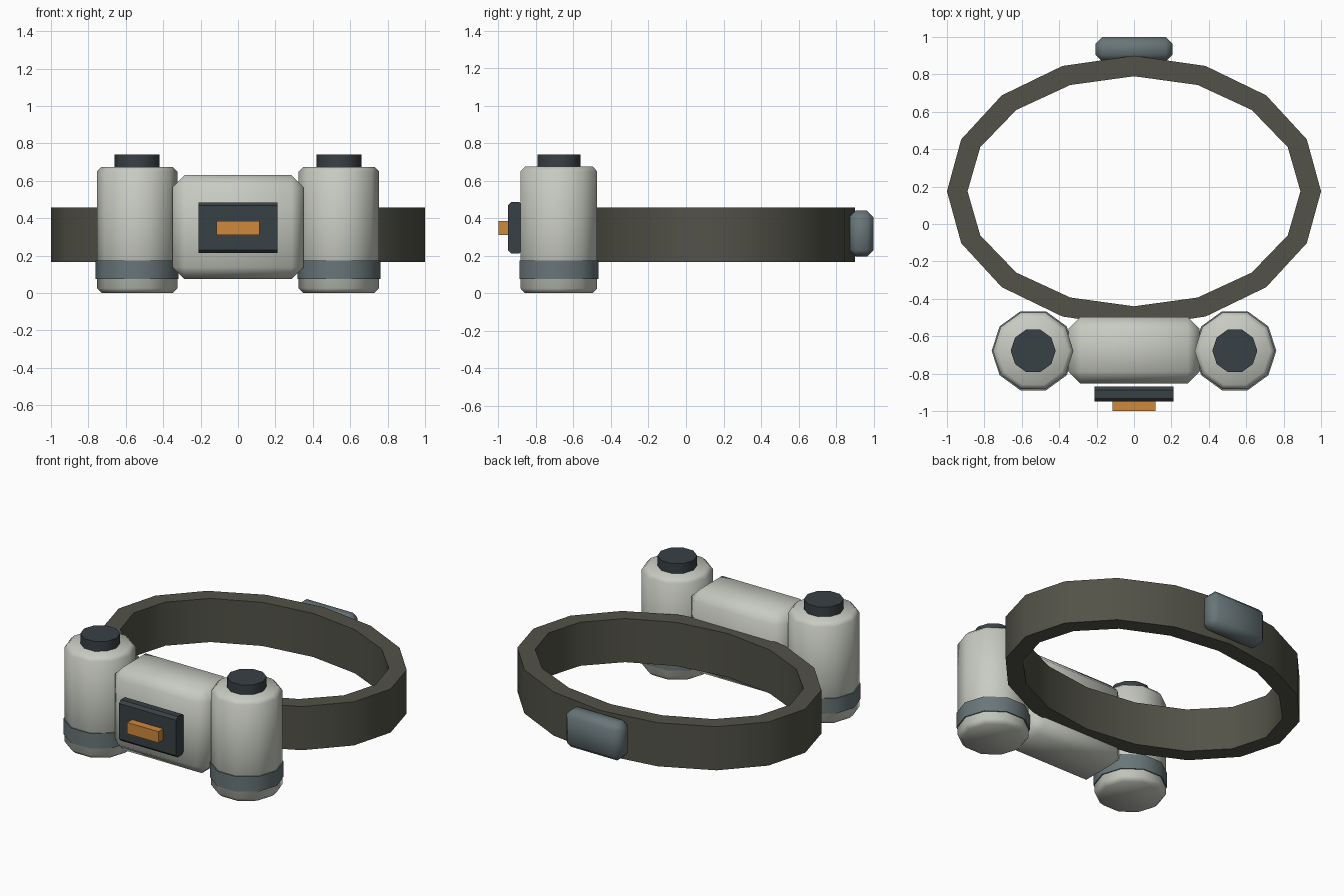
import bpy, bmesh, math

if "Cube" in bpy.data.objects:
    bpy.data.objects.remove(bpy.data.objects["Cube"])


def material(name, rgb):
    m = bpy.data.materials.new(name)
    m.diffuse_color = (*rgb, 1)
    m.use_nodes = True
    m.node_tree.nodes["Principled BSDF"].inputs["Base Color"].default_value = m.diffuse_color
    return m


SHELL = material("pale_shell", (0.58, 0.60, 0.54))
STRAP = material("strap_fabric", (0.085, 0.085, 0.065))
TRIM = material("blue_grey_trim", (0.14, 0.18, 0.19))
DARK = material("dark_trim", (0.04, 0.052, 0.058))
AMBER = material("amber", (0.62, 0.25, 0.045))


def finish(bm, name, mat, smooth=None):
    bmesh.ops.recalc_face_normals(bm, faces=bm.faces)
    me = bpy.data.meshes.new(name)
    bm.to_mesh(me)
    bm.free()
    ob = bpy.data.objects.new(name, me)
    bpy.context.collection.objects.link(ob)
    me.materials.append(mat)
    if smooth:
        bpy.ops.object.select_all(action='DESELECT')
        ob.select_set(True)
        bpy.context.view_layer.objects.active = ob
        bpy.ops.object.shade_smooth_by_angle(angle=math.radians(smooth))
    return ob


def box(name, lo, hi, mat, bevel=0.0, axis=None):
    """Box between two corners; bevels all edges, or only those along one axis."""
    bm = bmesh.new()
    bmesh.ops.create_cube(bm, size=1)
    for v in bm.verts:
        v.co = [a + (b - a) * (c + 0.5) for a, b, c in zip(lo, hi, v.co)]
    if bevel:
        edges = [e for e in bm.edges if axis is None
                 or abs(e.verts[0].co[axis] - e.verts[1].co[axis]) > 1e-4]
        bmesh.ops.bevel(bm, geom=edges, offset=bevel, segments=1, affect='EDGES')
    return finish(bm, name, mat, 50 if bevel and axis is None else None)


def turned(name, x, y, profile, mat, sides=10):
    """Capped solid of revolution from (radius, z) points."""
    bm = bmesh.new()
    rings = [[bm.verts.new((x + r * math.cos(math.tau * i / sides),
                            y + r * math.sin(math.tau * i / sides), z))
              for i in range(sides)] for r, z in profile]
    for a, b in zip(rings, rings[1:]):
        for i in range(sides):
            j = (i + 1) % sides
            bm.faces.new((a[i], a[j], b[j], b[i]))
    bm.faces.new(rings[0])
    bm.faces.new(rings[-1])
    return finish(bm, name, mat, 50)


# Oval strap
bm = bmesh.new()
N = 16
loops = []
for rx, ry, z in ((1, .725, .167), (1, .725, .457), (.89, .615, .457), (.89, .615, .167)):
    loops.append([bm.verts.new((rx * math.cos(math.tau * i / N),
                                .175 + ry * math.sin(math.tau * i / N), z))
                  for i in range(N)])
for k in range(4):
    a, b = loops[k], loops[(k + 1) % 4]
    for i in range(N):
        j = (i + 1) % N
        bm.faces.new((a[i], a[j], b[j], b[i]))
finish(bm, "strap", STRAP, 40)

# Canisters on both sides
CY = -.678
for side, x in (("left", -.539), ("right", .539)):
    turned(side + "_canister", x, CY,
           [(.19, 0), (.215, .025), (.215, .65), (.19, .675)], SHELL)
    turned(side + "_canister_band", x, CY, [(.222, .075), (.222, .175)], TRIM)
    turned(side + "_canister_cap", x, CY, [(.12, .65), (.12, .74)], DARK)

# Central housing with front panel and lamp bar
box("central_housing", (-.35, -.853, .075), (.35, -.497, .63), SHELL, .063)
box("front_panel", (-.21, -.95, .213), (.21, -.87, .485), DARK, .018, axis=0)
box("lamp_bar", (-.115, -1, .31), (.115, -.94, .385), AMBER)

# Rear buckle
box("rear_buckle", (-.205, .87, .195), (.205, 1, .44), TRIM, .035)
